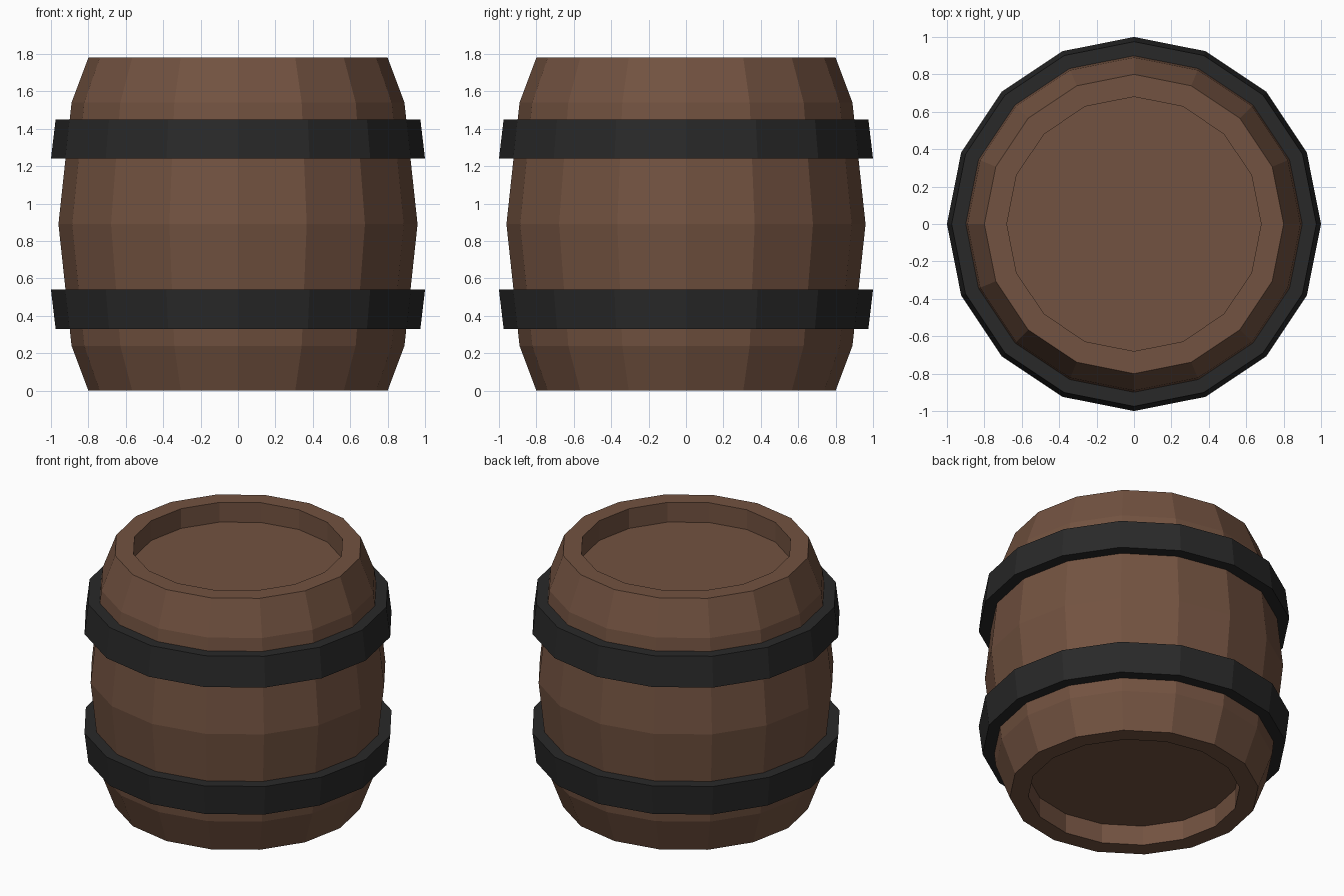
import bpy, bmesh
from math import cos, sin, tau

if "Cube" in bpy.data.objects:
    bpy.data.objects.remove(bpy.data.objects["Cube"])

SIDES = 16
HEIGHT = 1.78


def material(name, rgb):
    m = bpy.data.materials.new(name)
    m.diffuse_color = (*rgb, 1)
    m.use_nodes = True
    m.node_tree.nodes["Principled BSDF"].inputs["Base Color"].default_value = m.diffuse_color
    return m


def lathe(name, profile, mat, closed=False):
    """Spin an (r, z) profile into flat-faced rings; open profiles get end caps."""
    bm = bmesh.new()
    rings = [[bm.verts.new((r * cos(tau * i / SIDES), r * sin(tau * i / SIDES), z))
              for i in range(SIDES)] for r, z in profile]
    pairs = list(zip(rings, rings[1:]))
    if closed:
        pairs.append((rings[-1], rings[0]))
    else:
        bm.faces.new(rings[0])
        bm.faces.new(rings[-1])
    for a, b in pairs:
        for i in range(SIDES):
            j = (i + 1) % SIDES
            bm.faces.new((a[i], a[j], b[j], b[i]))
    bmesh.ops.recalc_face_normals(bm, faces=bm.faces)
    mesh = bpy.data.meshes.new(name)
    bm.to_mesh(mesh)
    bm.free()
    mesh.materials.append(mat)
    ob = bpy.data.objects.new(name, mesh)
    bpy.context.collection.objects.link(ob)
    return ob


def flip(profile):
    return [(r, HEIGHT - z) for r, z in profile]


wood = material("wood", (0.17, 0.085, 0.052))
iron = material("iron", (0.022, 0.022, 0.022))

# Bulging body with a recessed head at each end
half = [(0.68, 0.14), (0.68, 0.0), (0.80, 0.0), (0.89, 0.24)]
lathe("barrel_body", half + [(0.96, HEIGHT / 2)] + flip(half)[::-1], wood)

# Tapered hoops, mirrored top to bottom
hoop = [(0.88, 0.33), (0.975, 0.33), (1.0, 0.54), (0.90, 0.54)]
lathe("lower_hoop", hoop, iron, closed=True)
lathe("upper_hoop", flip(hoop), iron, closed=True)
